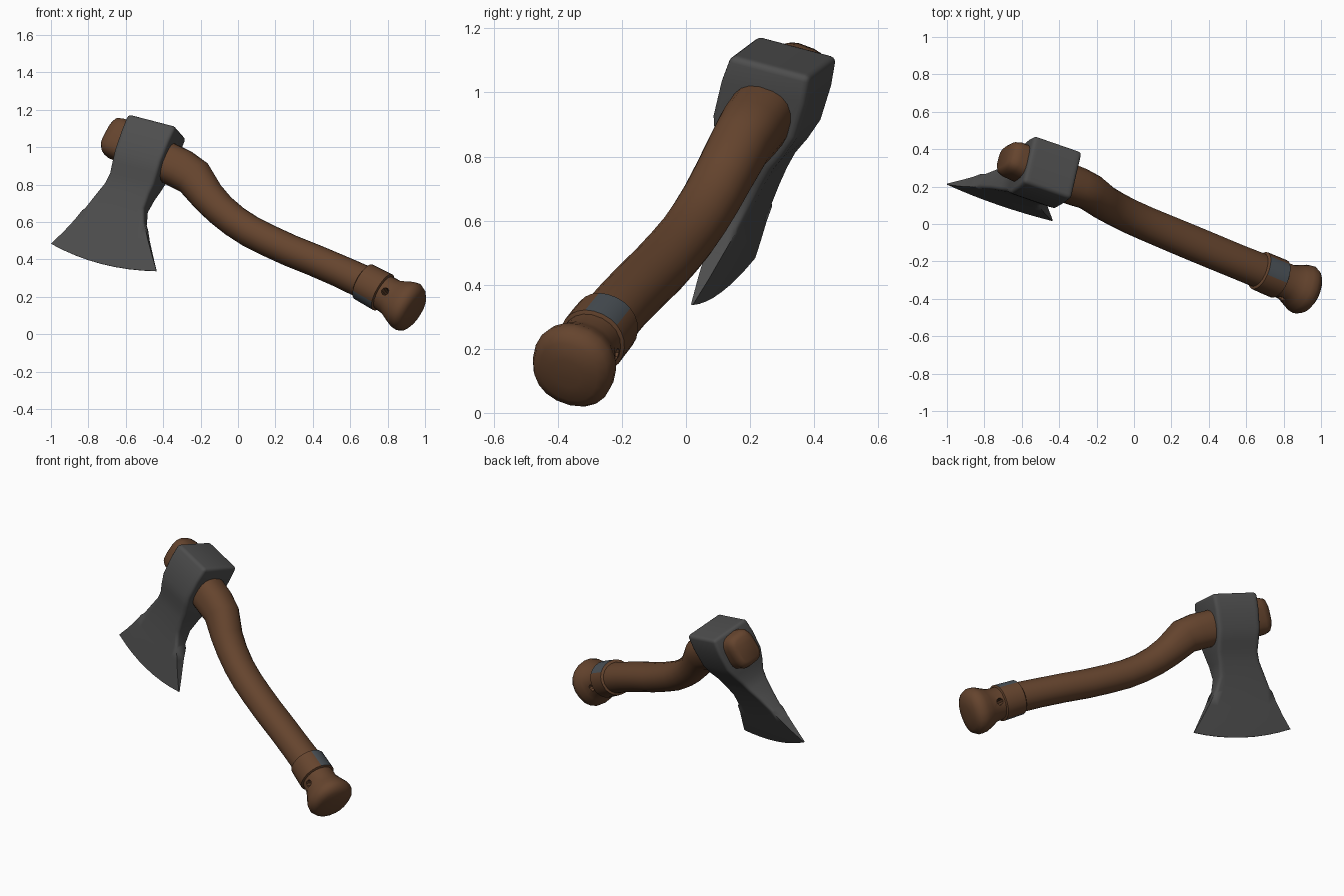
import bpy, bmesh, math
from mathutils import Vector

if "Cube" in bpy.data.objects:
    bpy.data.objects.remove(bpy.data.objects["Cube"])


def material(name, rgb):
    m = bpy.data.materials.new(name)
    m.diffuse_color = (*rgb, 1)
    m.use_nodes = True
    m.node_tree.nodes["Principled BSDF"].inputs["Base Color"].default_value = m.diffuse_color
    return m


WOOD = material("brown wood", (0.13, 0.058, 0.027))
STEEL = material("dark steel", (0.075, 0.075, 0.075))
SLATE = material("slate metal", (0.07, 0.083, 0.095))

UP = Vector((0.365, 0.243, 0.897))         # from cutting edge to poll
ALONG = Vector((0.925, -0.32, -0.24)).normalized()  # along the head, parallel to the grip
SIDE = Vector((0.22, 0.94, -0.25)).normalized()     # through the head thickness


def finish(name, bm, mats, angle):
    bmesh.ops.recalc_face_normals(bm, faces=bm.faces)
    me = bpy.data.meshes.new(name)
    bm.to_mesh(me)
    bm.free()
    for m in mats:
        me.materials.append(m)
    ob = bpy.data.objects.new(name, me)
    bpy.context.collection.objects.link(ob)
    bpy.ops.object.select_all(action='DESELECT')
    ob.select_set(True)
    bpy.context.view_layer.objects.active = ob
    if angle:
        bpy.ops.object.shade_smooth_by_angle(angle=math.radians(angle))
    return ob


def signed_pow(v, e):
    return math.copysign(abs(v) ** e, v)


def tube(stations, n):
    """Loft rounded sections (x, y, z, up radius, side radius, squareness)."""
    bm = bmesh.new()
    pts = [Vector(s[:3]) for s in stations]
    rings = []
    for i, s in enumerate(stations):
        t = (pts[min(i + 1, len(pts) - 1)] - pts[max(i - 1, 0)]).normalized()
        u = (UP - t * UP.dot(t)).normalized()
        w = t.cross(u)
        ring = []
        for k in range(n):
            a = 2 * math.pi * (k + 0.5) / n
            ring.append(bm.verts.new(pts[i] + u * s[3] * signed_pow(math.cos(a), s[5])
                                     + w * s[4] * signed_pow(math.sin(a), s[5])))
        rings.append(ring)
    for a, b in zip(rings, rings[1:]):
        for k in range(n):
            bm.faces.new((a[k], a[(k + 1) % n], b[(k + 1) % n], b[k]))
    bm.faces.new(rings[0])
    bm.faces.new(rings[-1])
    return bm


# Handle: squared tip through the head, shouldered curve, flared knob
handle = finish("handle", tube([
    (-.692, .362, 1.064, .075, .06, .6),
    (-.678, .356, 1.058, .1, .08, .6),
    (-.65, .345, 1.047, .11, .09, .6),
    (-.41, .24, .935, .106, .104, .8),
    (-.30, .198, .88, .108, .102, .85),
    (-.235, .17, .838, .105, .096, .9),
    (-.16, .115, .735, .092, .093, .95),
    (-.095, .078, .667, .087, .092, .95),
    (-.02, .04, .605, .085, .092, .95),
    (.065, .002, .550, .085, .092, .95),
    (.16, -.038, .502, .085, .093, .95),
    (.28, -.088, .447, .085, .094, .95),
    (.41, -.142, .395, .085, .094, .95),
    (.55, -.20, .335, .086, .093, .95),
    (.695, -.258, .268, .09, .094, .95),
    (.775, -.292, .225, .096, .096, .95),
    (.82, -.312, .198, .1, .098, .95),
    (.853, -.327, .178, .118, .114, .93),
    (.883, -.340, .160, .134, .13, .92),
    (.91, -.352, .146, .138, .134, .9),
    (.932, -.361, .134, .125, .122, .9),
    (.945, -.367, .127, .1, .097, .9),
    (.953, -.371, .122, .05, .05, 1),
], 20), [WOOD], 45)

# Lanyard hole through the neck
bm = bmesh.new()
bmesh.ops.create_cone(bm, cap_ends=True, segments=10, radius1=.021, radius2=.021, depth=.5)
cutter = finish("lanyard_hole_cutter", bm, [WOOD], 0)
cutter.location = (.808, -.307, .205)
cutter.rotation_mode = 'QUATERNION'
cutter.rotation_quaternion = SIDE.to_track_quat('Z', 'Y')
cutter.hide_render = True
cutter.hide_viewport = True
cut = handle.modifiers.new("hole", 'BOOLEAN')
cut.operation = 'DIFFERENCE'
cut.object = cutter

# Collar above the knob, with metal patches on top and underneath
bm = tube([
    (.665, -.246, .284, .088, .092, .95),
    (.672, -.249, .280, .104, .106, .95),
    (.72, -.27, .254, .106, .107, .95),
    (.775, -.293, .224, .108, .107, .95),
    (.782, -.296, .220, .09, .09, .95),
], 24)
bm.normal_update()
patch = Vector((.45, .45, .8)).normalized()
for f in bm.faces:
    f.material_index = int(len(f.verts) == 4 and abs(f.normal.dot(patch)) > .86)
finish("collar", bm, [WOOD, SLATE], 40)

# Axe head: sections from poll to cutting edge (v, back reach, front reach, half thickness)
POLL, EDGE = Vector((-.432, .305, 1.113)), Vector((-.715, .115, .41))
SECTIONS = [
    (0, .14, .14, .132), (.12, .138, .138, .141), (.27, .133, .136, .138),
    (.36, .128, .137, .115), (.43, .125, .135, .09), (.5, .135, .126, .075),
    (.6, .168, .122, .056), (.7, .198, .15, .041), (.8, .228, .197, .028),
    (.9, .265, .25, .017), (1, .31, .305, .003),
]
COLS = 9
bm = bmesh.new()
rings = []
for v, back, front, half in SECTIONS:
    c = POLL.lerp(EDGE, v)
    rows = []
    for s in (-1, 1):
        row = []
        for k in range(COLS):
            f = k / (COLS - 1)
            bow = (1 - (2 * f - 1) ** 2) * .038 * max(0, v - .5) * 2
            row.append(bm.verts.new(c + ALONG * (f * (back + front) - back)
                                    + SIDE * half * s - UP * bow))
        rows.append(row)
    rings.append(rows[0] + rows[1][::-1])
n = 2 * COLS
for a, b in zip(rings, rings[1:]):
    for k in range(n):
        bm.faces.new((a[k], a[(k + 1) % n], b[(k + 1) % n], b[k]))
for r in (rings[0], rings[-1]):
    for k in range(COLS - 1):
        bm.faces.new((r[k], r[k + 1], r[n - 2 - k], r[n - 1 - k]))
# soften the edges of the thick socket block only
bm.normal_update()
bmesh.ops.recalc_face_normals(bm, faces=bm.faces)
sharp = [e for e in bm.edges if e.calc_face_angle(0) > math.radians(50)
         and all((p.co - POLL).dot(EDGE - POLL) / (EDGE - POLL).length_squared < .75
                 for p in e.verts)]
bmesh.ops.bevel(bm, geom=sharp, offset=.02, segments=3, profile=.5, affect='EDGES', clamp_overlap=True)
finish("axe_head", bm, [STEEL], 40)
